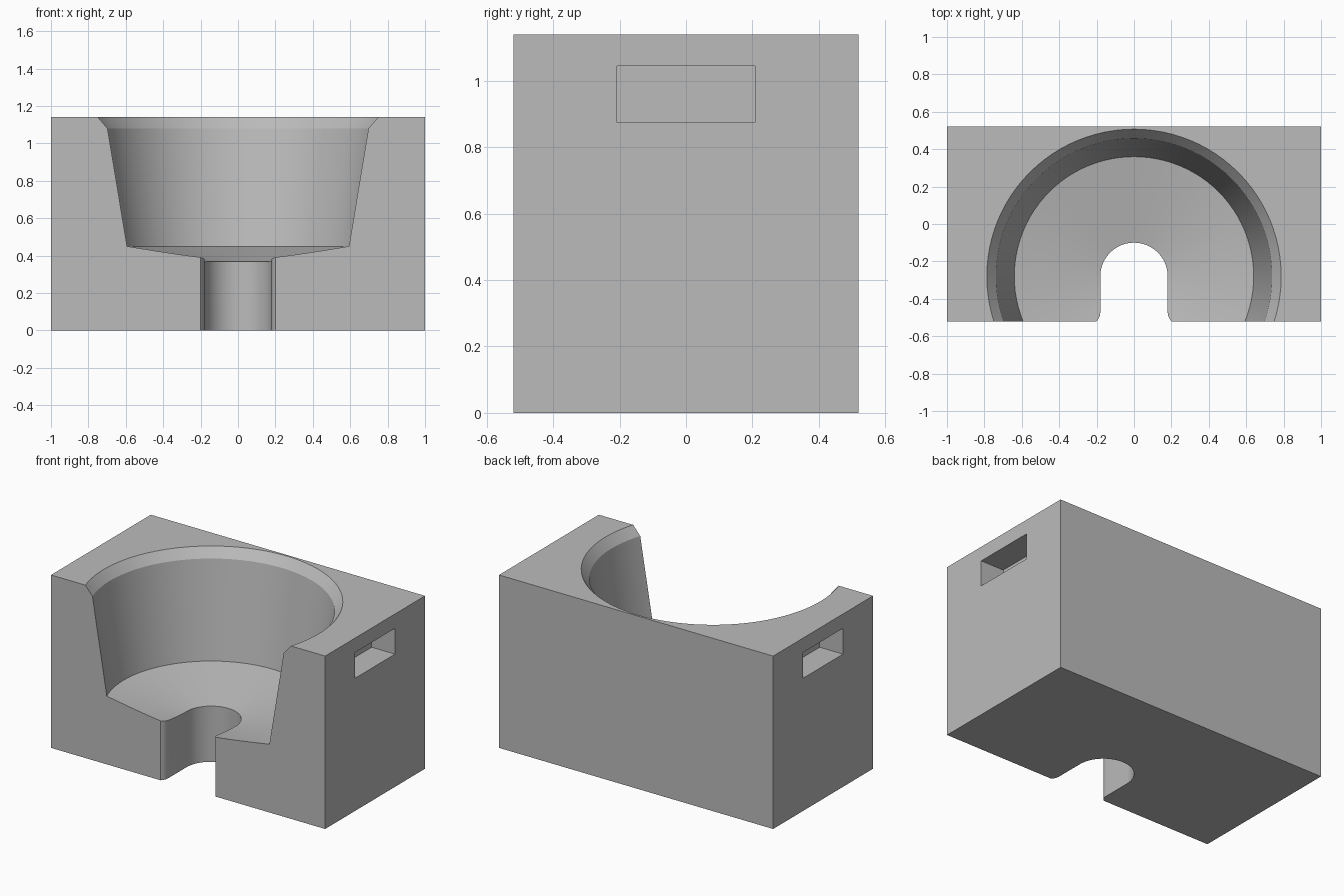
import bpy, bmesh
from math import sin, cos, pi, radians
from mathutils import Matrix

if "Cube" in bpy.data.objects:
    bpy.data.objects.remove(bpy.data.objects["Cube"])

HALF_DEPTH, HEIGHT = 0.52, 1.14
BOWL_Y = -0.28

grey = bpy.data.materials.new("plain_grey")
grey.use_nodes = True
grey.diffuse_color = (0.5, 0.5, 0.5, 1)
grey.node_tree.nodes["Principled BSDF"].inputs["Base Color"].default_value = (0.5, 0.5, 0.5, 1)


def make_object(name, bm):
    bmesh.ops.recalc_face_normals(bm, faces=bm.faces)
    mesh = bpy.data.meshes.new(name)
    bm.to_mesh(mesh)
    bm.free()
    mesh.materials.append(grey)
    obj = bpy.data.objects.new(name, mesh)
    bpy.context.collection.objects.link(obj)
    return obj


def box(name, size, centre):
    bm = bmesh.new()
    bmesh.ops.create_cube(bm, size=1, matrix=Matrix.Translation(centre) @ Matrix.Diagonal((*size, 1)))
    return make_object(name, bm)


def lathe(name, profile, y, steps=96):
    bm = bmesh.new()
    verts = [bm.verts.new((r, y, z)) for r, z in profile]
    edges = [bm.edges.new(pair) for pair in zip(verts, verts[1:])]
    bmesh.ops.spin(bm, geom=verts + edges, cent=(0, y, 0), axis=(0, 0, 1),
                   angle=2 * pi, steps=steps, use_merge=True)
    bmesh.ops.remove_doubles(bm, verts=bm.verts, dist=1e-5)
    return make_object(name, bm)


def prism(name, outline, z0, z1):
    bm = bmesh.new()
    face = bm.faces.new([bm.verts.new((x, y, z0)) for x, y in outline])
    top = bmesh.ops.extrude_face_region(bm, geom=[face])["geom"]
    bmesh.ops.translate(bm, vec=(0, 0, z1 - z0),
                        verts=[v for v in top if isinstance(v, bmesh.types.BMVert)])
    return make_object(name, bm)


# Solid block
block = box("holder_block", (2, 2 * HALF_DEPTH, HEIGHT), (0, 0, HEIGHT / 2))

# Tapered bowl with shallow conical floor and chamfered rim
bowl = lathe("bowl_cutter", [(0, 0.335), (0.64, 0.45), (0.738, 1.08),
                             (0.787, HEIGHT), (0.836, 1.2), (0, 1.2)], BOWL_Y)

# Round-ended drain slot with eased front corners
R, EASE = 0.18, 0.072
half = [(R * sin(a), BOWL_Y + R * cos(a)) for a in (pi / 2 * i / 24 for i in range(25))]
half += [(R + EASE * (1 - cos(a)), -0.47 - EASE * sin(a))
         for a in (radians(44) * i / 6 for i in range(7))]
half.append((half[-1][0], -0.6))
slot = prism("slot_cutter", half + [(-x, y) for x, y in reversed(half[1:])], -0.1, 0.6)

# Hand-grip pockets on both sides
grips = [box("grip_cutter", (0.34, 0.415, 0.17), (side, 0, 0.96)) for side in (-1, 1)]

# Cut everything from the block
for cutter in [bowl, slot, *grips]:
    cutter.hide_render = True
    mod = block.modifiers.new(cutter.name, "BOOLEAN")
    mod.operation, mod.solver, mod.object = "DIFFERENCE", "EXACT", cutter
bpy.context.view_layer.update()
result = bpy.data.meshes.new_from_object(block.evaluated_get(bpy.context.evaluated_depsgraph_get()))
block.modifiers.clear()
block.data = result
result.materials.clear()
result.materials.append(grey)
for cutter in [bowl, slot, *grips]:
    bpy.data.objects.remove(cutter)

# Smooth curved walls, keep creases crisp
bpy.ops.object.select_all(action="DESELECT")
block.select_set(True)
bpy.context.view_layer.objects.active = block
bpy.ops.object.shade_smooth_by_angle(angle=radians(8))
